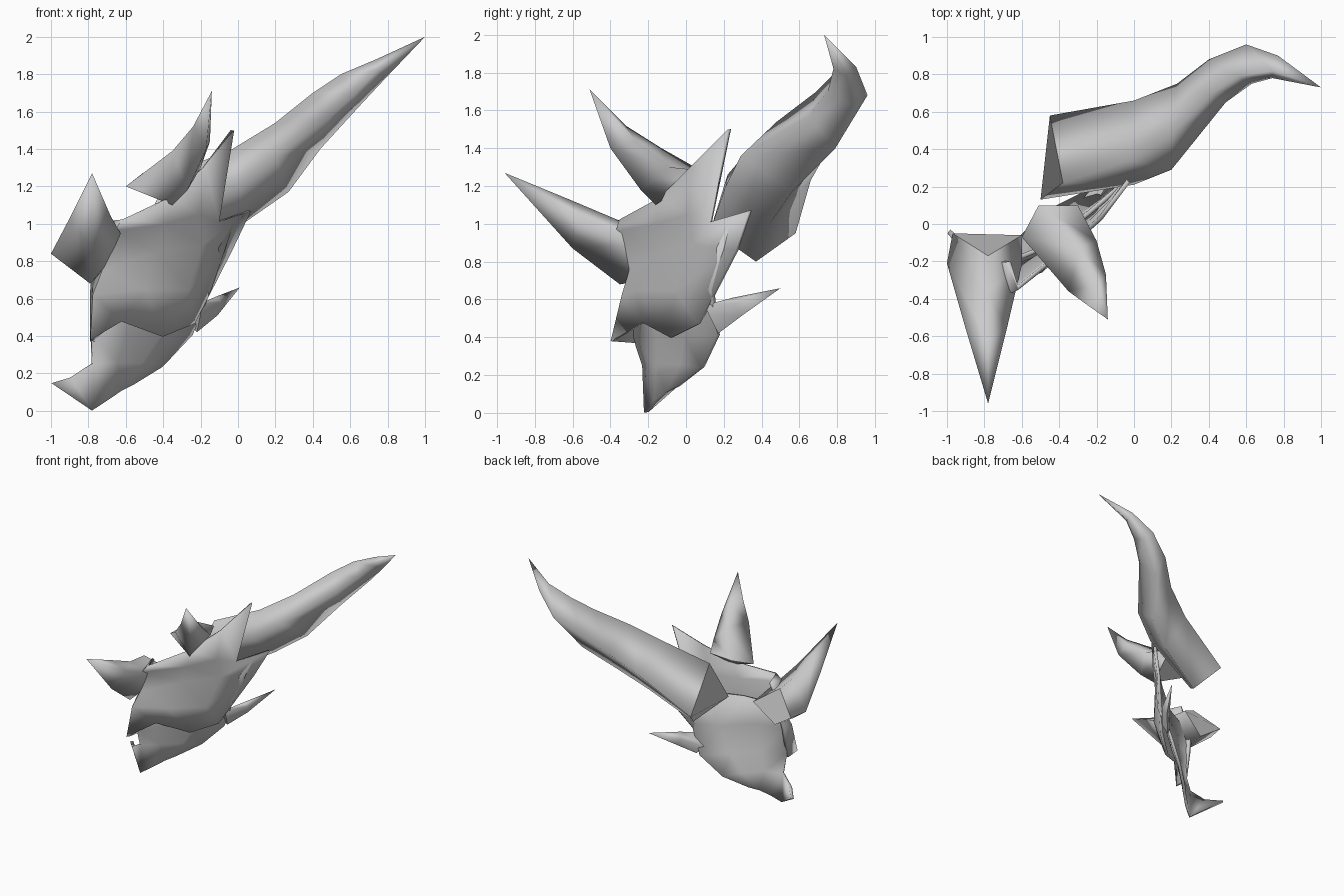
import bpy, bmesh, math


def finish(name, bm, angle):
    bmesh.ops.recalc_face_normals(bm, faces=bm.faces[:])
    me = bpy.data.meshes.new(name)
    bm.to_mesh(me)
    bm.free()
    ob = bpy.data.objects.new(name, me)
    bpy.context.collection.objects.link(ob)
    bpy.ops.object.select_all(action='DESELECT')
    ob.select_set(True)
    bpy.context.view_layer.objects.active = ob
    bpy.ops.object.shade_smooth_by_angle(angle=math.radians(angle))
    return ob


def horn(name, sections, tip, angle=110):
    """Join diamond sections (outer, top, inner, bottom) and close to a point."""
    bm = bmesh.new()
    loops = [[bm.verts.new(p) for p in s] for s in sections]
    end = bm.verts.new(tip)
    n = len(loops[0])
    for k in range(n):
        j = (k + 1) % n
        for a, b in zip(loops, loops[1:]):
            bm.faces.new((a[k], a[j], b[j], b[k]))
        bm.faces.new((loops[-1][k], loops[-1][j], end))
    # Base cap, left out of the side smoothing
    cap = bm.faces.new(loops[0])
    bmesh.ops.recalc_face_normals(bm, faces=bm.faces[:])
    bmesh.ops.split_edges(bm, edges=cap.edges[:])
    return finish(name, bm, angle)


def plate(name, rows, thickness, lip_points=()):
    """Loft rows of points into a bent sheet, with an optional lip at the front."""
    bm = bmesh.new()
    grid = [[bm.verts.new(p) for p in row] for row in rows]
    for a, b in zip(grid, grid[1:]):
        for k in range(len(a) - 1):
            bm.faces.new((a[k], a[k + 1], b[k + 1], b[k]))
    if lip_points:
        lip = [bm.verts.new(p) for p in lip_points]
        bm.faces.new([grid[-2][0], grid[-1][0]] + lip)
    ob = finish(name, bm, 50)
    mod = ob.modifiers.new("thickness", 'SOLIDIFY')
    mod.thickness = thickness
    mod.offset = 0
    return ob


# Upper face plate, rows from the crest down; first column is the folded nose edge
plate("face_plate", [
    [(-.67, -.20, 1.01), (-.62, -.34, 1.02), (-.36, -.13, 1.14), (-.18, .03, 1.30), (-.03, .23, 1.50)],
    [(-.70, -.20, .95), (-.66, -.36, .96), (-.40, -.15, 1.0), (-.22, .02, 1.05), (-.11, .13, 1.01)],
    [(-.77, -.19, .75), (-.72, -.29, .75), (-.45, -.14, .85), (-.20, .05, .89), (.06, .34, 1.07)],
    [(-.78, -.22, .62), (-.77, -.33, .62), (-.50, -.25, .65), (-.27, -.05, .65), (-.04, .27, .86)],
    [(-.78, -.27, .37), (-.78, -.39, .38), (-.63, -.22, .48), (-.41, -.07, .40), (-.24, .07, .47)],
], .025)

# Jaw plate tucked behind it, with a pointed chin lip
plate("jaw_plate", [
    [(-.74, -.23, .82), (-.47, -.12, .87), (-.24, .06, .92), (-.03, .24, 1.0)],
    [(-.77, -.26, .62), (-.55, -.17, .64), (-.33, .01, .63), (-.15, .14, .65)],
    [(-.78, -.27, .40), (-.60, -.15, .42), (-.42, .0, .41), (-.25, .17, .41)],
    [(-.78, -.22, .25), (-.65, -.15, .26), (-.52, -.02, .26), (-.41, .09, .24)],
    [(-.78, -.21, .003), (-.70, -.16, .06), (-.63, -.10, .11), (-.57, -.04, .14)],
], .025, [(-.99, -.04, .15), (-.89, -.16, .18)])

# Large swept horn
horn("main_horn", [
    [(-.45, .58, .95), (-.38, .22, 1.26), (-.50, .13, .97), (-.33, .37, .80)],
    [(.0, .66, 1.23), (-.03, .34, 1.40), (.0, .21, 1.20), (.04, .45, 1.01)],
    [(.23, .75, 1.39), (.20, .48, 1.54), (.20, .29, 1.36), (.27, .56, 1.17)],
    [(.40, .88, 1.55), (.40, .69, 1.70), (.49, .65, 1.57), (.44, .79, 1.40)],
    [(.60, .96, 1.68), (.55, .79, 1.80), (.63, .75, 1.70), (.65, .88, 1.63)],
    [(.77, .90, 1.83), (.74, .82, 1.88), (.74, .78, 1.82), (.79, .85, 1.78)],
], (1, .73, 2))

# Nose horn, pointing forward
horn("nose_horn", [
    [(-.97, -.05, .84), (-.78, -.17, 1.0), (-.60, -.06, .88), (-.79, -.09, .72)],
    [(-1.0, -.21, .84), (-.78, -.36, 1.02), (-.60, -.22, .90), (-.79, -.35, .68)],
    [(-.90, -.56, 1.03), (-.78, -.62, 1.13), (-.68, -.56, 1.04), (-.79, -.60, .87)],
], (-.78, -.96, 1.27))

# Brow horn, curving up and forward
horn("brow_horn", [
    [(-.60, -.07, 1.20), (-.51, .10, 1.27), (-.30, .10, 1.28), (-.35, -.16, 1.10)],
    [(-.35, -.36, 1.39), (-.29, -.13, 1.40), (-.20, -.09, 1.30), (-.27, -.24, 1.18)],
    [(-.24, -.44, 1.52), (-.19, -.32, 1.52), (-.15, -.27, 1.44), (-.17, -.40, 1.40)],
], (-.14, -.51, 1.71))

# Small cheek spike, pointing backward
horn("cheek_spike", [
    [(-.27, .14, .48), (-.21, .10, .57), (-.20, .12, .52), (-.22, .17, .42)],
    [(-.15, .28, .56), (-.12, .25, .61), (-.09, .25, .58), (-.11, .29, .51)],
], (.01, .50, .66))
